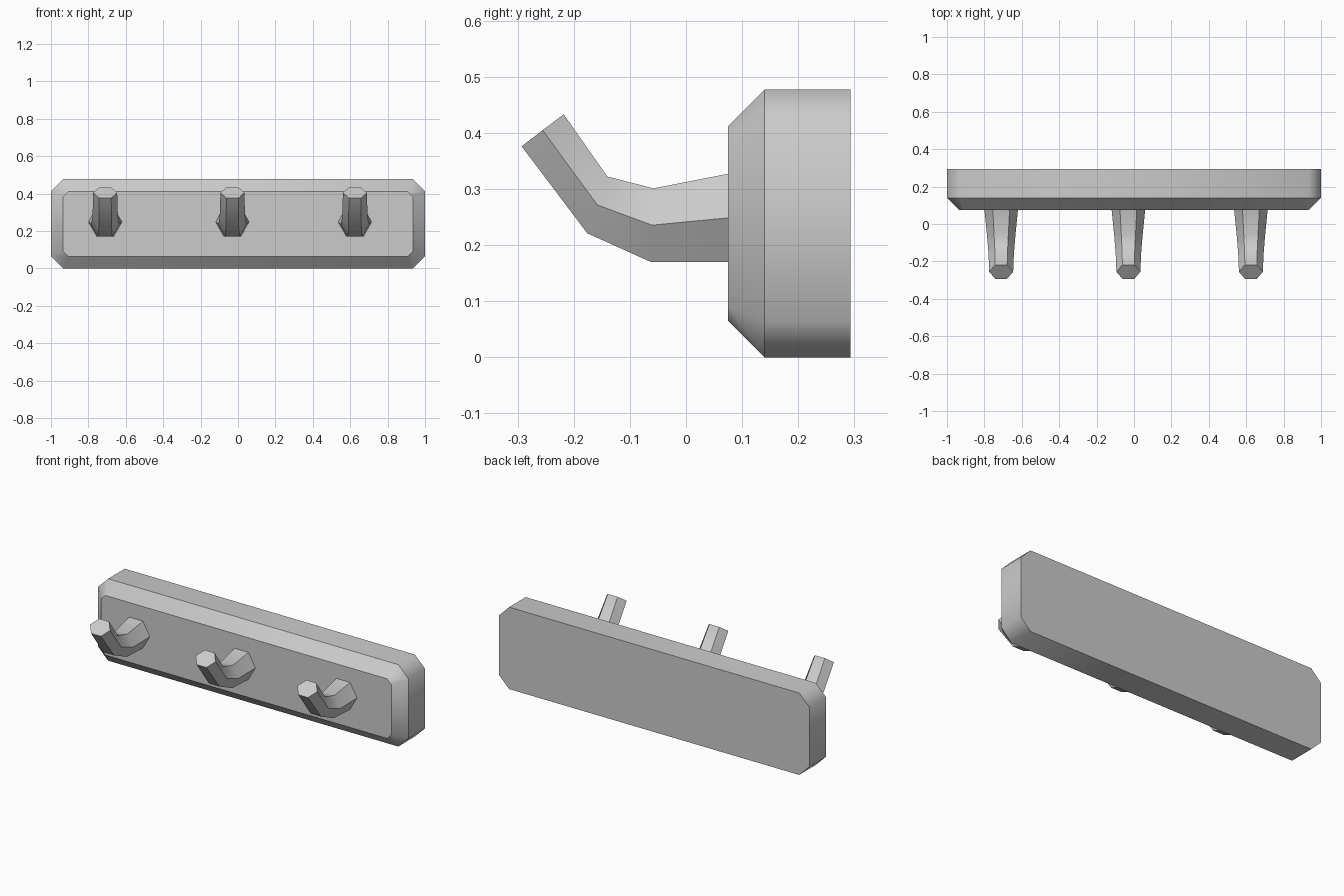
import bpy
import bmesh

cube = bpy.data.objects.get("Cube")
if cube:
    bpy.data.objects.remove(cube, do_unlink=True)

# Single grey finish
grey = bpy.data.materials.new("plain grey")
grey.use_nodes = True
colour = (0.6, 0.6, 0.6, 1)
grey.diffuse_color = colour
grey.node_tree.nodes["Principled BSDF"].inputs["Base Color"].default_value = colour


def loft(name, rings, sharp_lengthwise):
    """Skin a row of equal rings and cap both ends; caps are always sharp."""
    bm = bmesh.new()
    loops = [[bm.verts.new(p) for p in ring] for ring in rings]
    n = len(loops[0])
    for a, b in zip(loops, loops[1:]):
        for i in range(n):
            j = (i + 1) % n
            bm.faces.new((a[i], a[j], b[j], b[i]))
    caps = [bm.faces.new(loops[0]), bm.faces.new(loops[-1])]
    bmesh.ops.recalc_face_normals(bm, faces=bm.faces[:])
    for face in bm.faces:
        face.smooth = True
    ring_of = {v: k for k, loop in enumerate(loops) for v in loop}
    for edge in bm.edges:
        lengthwise = ring_of[edge.verts[0]] != ring_of[edge.verts[1]]
        on_cap = any(f in caps for f in edge.link_faces)
        edge.smooth = not (on_cap or lengthwise == sharp_lengthwise)
    mesh = bpy.data.meshes.new(name)
    bm.to_mesh(mesh)
    bm.free()
    mesh.materials.append(grey)
    obj = bpy.data.objects.new(name, mesh)
    bpy.context.collection.objects.link(obj)
    return obj


def board_ring(y, inset, cut):
    """Rectangle with clipped corners, standing in the xz plane."""
    w, h, mid = 1 - inset, 0.2385 - inset, 0.2385
    pts = [(w, h - cut), (w - cut, h), (cut - w, h), (-w, h - cut),
           (-w, cut - h), (cut - w, -h), (w - cut, -h), (w, cut - h)]
    return [(x, y, mid + z) for x, z in pts]


def hook_ring(x, top, bottom, half):
    """Hexagon with a flat top and bottom and points at the sides."""
    (ty, tz), (by, bz) = top, bottom
    my, mz = (ty + by) / 2, (tz + bz) / 2
    return [(x + half, my, mz), (x + half / 2, ty, tz), (x - half / 2, ty, tz),
            (x - half, my, mz), (x - half / 2, by, bz), (x + half / 2, by, bz)]


# Wall board with a chamfered front
loft("back_board", [board_ring(0.293, 0, 0.065),
                    board_ring(0.14, 0, 0.065),
                    board_ring(0.075, 0.065, 0.027)], False)

# Tapered hooks: top point, bottom point, half width
stations = [((0.08, 0.328), (0.08, 0.17), 0.09),
            ((-0.058, 0.301), (-0.063, 0.17), 0.076),
            ((-0.14, 0.322), (-0.176, 0.221), 0.068),
            ((-0.218, 0.433), (-0.293, 0.376), 0.064)]
for side, x in (("right", -0.71), ("middle", -0.03), ("left", 0.625)):
    loft(side + "_hook", [hook_ring(x, *s) for s in stations], True)
